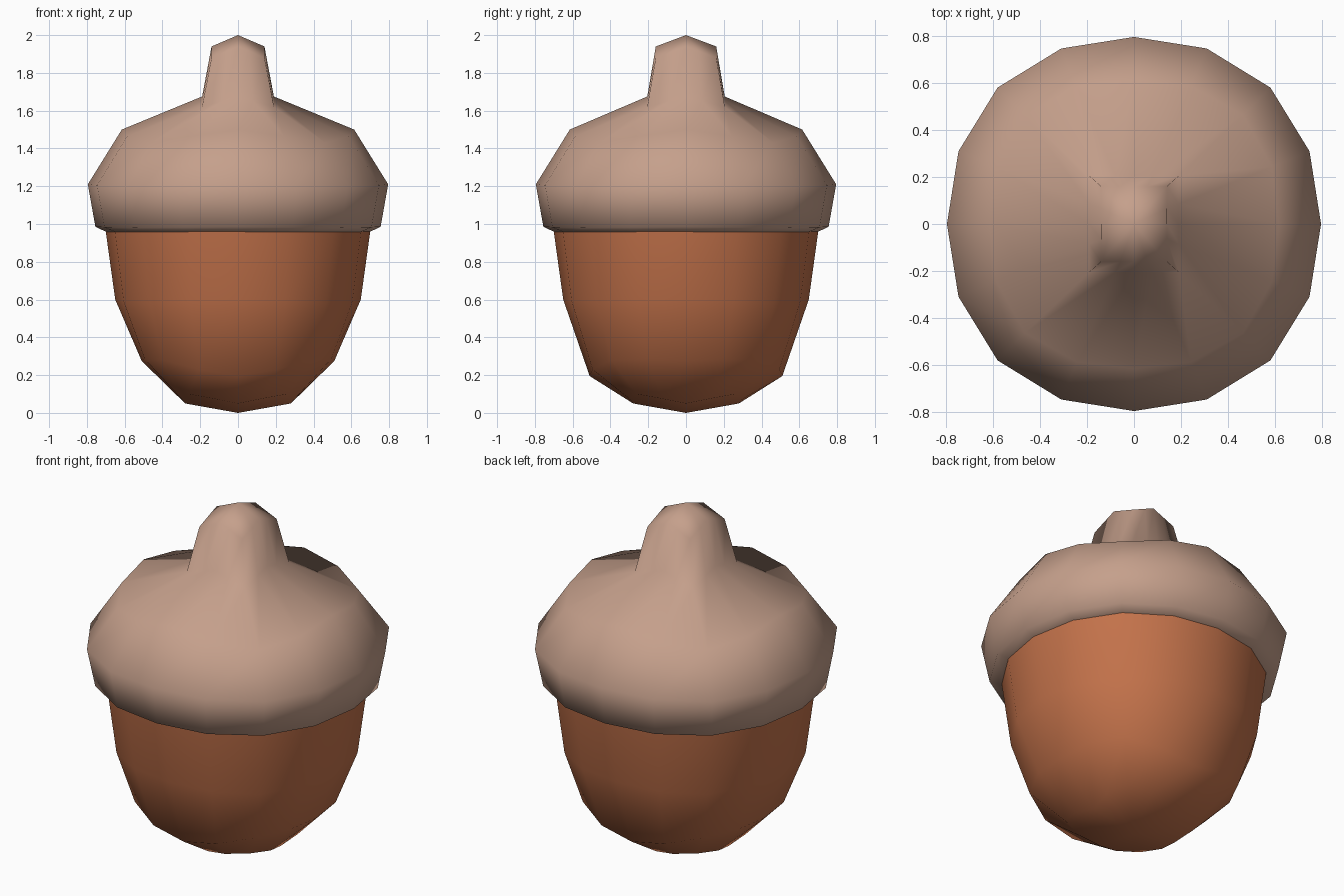
import bpy, bmesh
from math import cos, sin, pi

if "Cube" in bpy.data.objects:
    bpy.data.objects.remove(bpy.data.objects["Cube"])

N = 16


def material(name, rgb):
    m = bpy.data.materials.new(name)
    m.diffuse_color = (*rgb, 1)
    m.use_nodes = True
    m.node_tree.nodes["Principled BSDF"].inputs["Base Color"].default_value = m.diffuse_color
    return m


def round_ring(r, r_corner, z, z_corner, z_tilt=0.0):
    """Slightly squared 16-sided ring: values on the axes and on the diagonals."""
    pts = []
    for i in range(N):
        a = 2 * pi * i / N
        t = (1 - cos(4 * a)) / 2
        rr = r + (r_corner - r) * t
        pts.append((rr * cos(a), rr * sin(a), z + (z_corner - z) * t + z_tilt * cos(2 * a)))
    return pts


def square_ring(hx, hy, z, z_corner):
    """Rectangular ring whose corners sit lower than its edge middles."""
    pts = []
    for i in range(N):
        a = 2 * pi * i / N
        k = max(abs(cos(a)), abs(sin(a)))
        x, y = cos(a) / k, sin(a) / k
        t = min(abs(x), abs(y))
        pts.append((x * hx, y * hy, z + (z_corner - z) * t))
    return pts


def loft(name, rings, mat, bottom_z=None, top_z=None):
    bm = bmesh.new()
    loops = [[bm.verts.new(p) for p in ring] for ring in rings]
    for low, up in zip(loops, loops[1:]):
        for i in range(N):
            j = (i + 1) % N
            bm.faces.new((low[i], low[j], up[j], up[i]))
    for loop, z in ((loops[0], bottom_z), (loops[-1], top_z)):
        if z is not None:
            tip = bm.verts.new((0, 0, z))
            for i in range(N):
                bm.faces.new((loop[i], loop[(i + 1) % N], tip))
    bmesh.ops.recalc_face_normals(bm, faces=bm.faces)
    mesh = bpy.data.meshes.new(name)
    bm.to_mesh(mesh)
    bm.free()
    mesh.materials.append(mat)
    for p in mesh.polygons:
        p.use_smooth = True
    ob = bpy.data.objects.new(name, mesh)
    bpy.context.collection.objects.link(ob)
    return ob


cap_brown = material("pale cap brown", (0.56, 0.35, 0.26))
nut_brown = material("warm nut brown", (0.55, 0.17, 0.07))

# Nut body, open at the top where the cap covers it
loft("nut", [
    round_ring(0.28, 0.37, 0.05, 0.10),
    round_ring(0.51, 0.56, 0.235, 0.28, 0.04),
    round_ring(0.65, 0.66, 0.60, 0.58),
    round_ring(0.70, 0.71, 0.96, 0.96),
], nut_brown, bottom_z=0.0)

# Cap with rolled rim, shoulder and squared stem
loft("cap_and_stem", [
    round_ring(0.69, 0.70, 0.955, 0.955),
    round_ring(0.755, 0.775, 0.985, 0.98),
    round_ring(0.795, 0.82, 1.21, 1.20),
    round_ring(0.615, 0.655, 1.50, 1.43),
    square_ring(0.19, 0.205, 1.675, 1.62),
    square_ring(0.14, 0.16, 1.94, 1.88),
], cap_brown, top_z=2.0)
